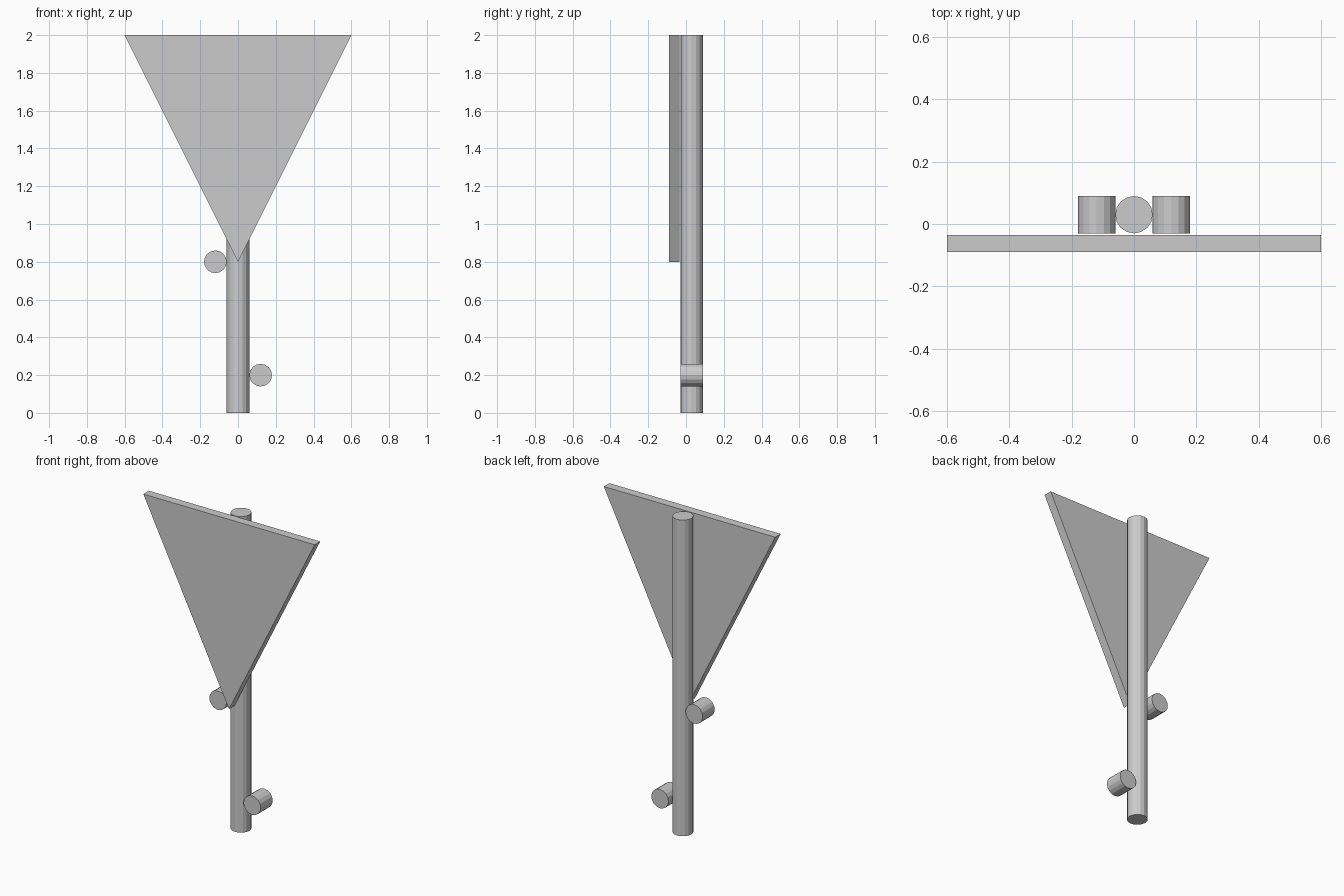
import bpy, bmesh, math

if "Cube" in bpy.data.objects:
    bpy.data.objects.remove(bpy.data.objects["Cube"])

R = 0.06        # shared radius of pole and pegs
POLE_Y = 0.03   # pole sits behind the panel
SIDES = 16


def cylinder(name, location, depth, rotation=(0, 0, 0)):
    bpy.ops.mesh.primitive_cylinder_add(vertices=SIDES, radius=R, depth=depth,
                                        location=location, rotation=rotation)
    bpy.context.object.name = name


# Upright pole
cylinder("pole", (0, POLE_Y, 1.0), 2.0)

# Short pegs on alternate sides of the pole, pointing front to back
for name, x, z in (("lower_peg", 0.12, 0.2), ("upper_peg", -0.12, 0.8)):
    cylinder(name, (x, POLE_Y, z), 0.12, (math.pi / 2, 0, 0))

# Downward triangular sign panel, extruded from its front outline
bm = bmesh.new()
face = bm.faces.new([bm.verts.new((x, -0.09, z))
                     for x, z in ((0, 0.8), (0.6, 2.0), (-0.6, 2.0))])
extruded = bmesh.ops.extrude_face_region(bm, geom=[face])["geom"]
bmesh.ops.translate(bm, vec=(0, 0.055, 0),
                    verts=[g for g in extruded if isinstance(g, bmesh.types.BMVert)])
bmesh.ops.recalc_face_normals(bm, faces=bm.faces)
mesh = bpy.data.meshes.new("sign_panel")
bm.to_mesh(mesh)
bm.free()
bpy.context.collection.objects.link(bpy.data.objects.new("sign_panel", mesh))
